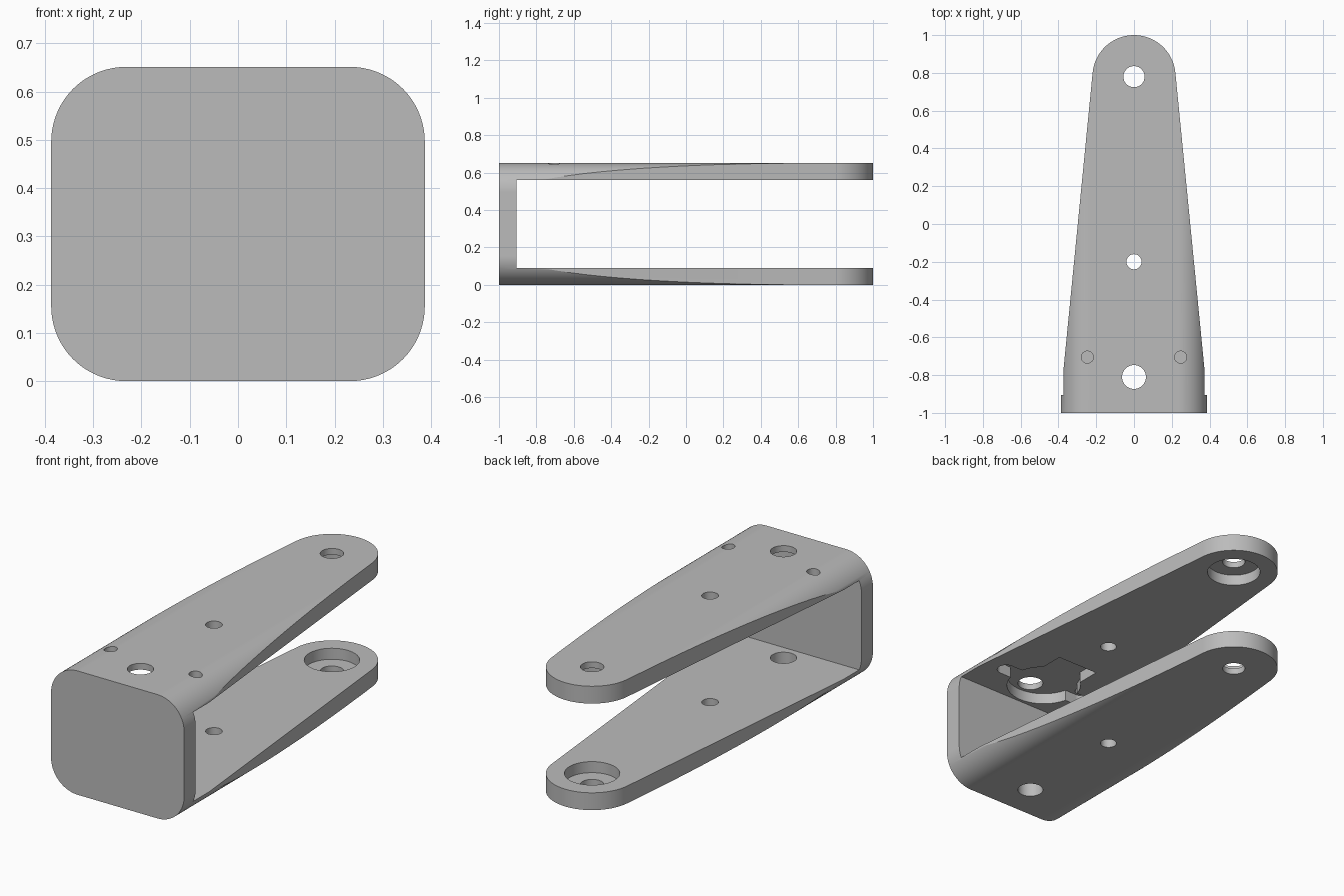
import bpy, bmesh
from math import sin, cos, pi, atan, radians

cube = bpy.data.objects.get("Cube")
if cube:
    bpy.data.objects.remove(cube, do_unlink=True)

grey = bpy.data.materials.new("light_grey")
grey.use_nodes = True
grey.diffuse_color = (0.5, 0.5, 0.5, 1)
bsdf = next(n for n in grey.node_tree.nodes if n.type == 'BSDF_PRINCIPLED')
bsdf.inputs["Base Color"].default_value = grey.diffuse_color
bsdf.inputs["Roughness"].default_value = 0.6


def arc(cx, cy, r, a0, a1, n):
    """Points along an arc, both ends included."""
    return [(cx + r * cos(a0 + (a1 - a0) * i / n),
             cy + r * sin(a0 + (a1 - a0) * i / n)) for i in range(n + 1)]


def prism(name, outline, lo, hi, axis='z'):
    """Extrude a closed outline along z (outline in xy) or y (outline in xz)."""
    bm = bmesh.new()
    place = (lambda u, v: (u, v, lo)) if axis == 'z' else (lambda u, v: (u, lo, v))
    face = bm.faces.new([bm.verts.new(place(u, v)) for u, v in outline])
    grown = bmesh.ops.extrude_face_region(bm, geom=[face])
    step = (0, 0, hi - lo) if axis == 'z' else (0, hi - lo, 0)
    bmesh.ops.translate(bm, vec=step, verts=[
        g for g in grown["geom"] if isinstance(g, bmesh.types.BMVert)])
    bmesh.ops.recalc_face_normals(bm, faces=bm.faces)
    mesh = bpy.data.meshes.new(name)
    bm.to_mesh(mesh)
    bm.free()
    mesh.materials.append(grey)
    obj = bpy.data.objects.new(name, mesh)
    bpy.context.collection.objects.link(obj)
    return obj


def rect(x0, x1, y0, y1):
    return [(x0, y0), (x1, y0), (x1, y1), (x0, y1)]


def disc(x, y, r, n=48):
    return arc(x, y, r, 0, 2 * pi, n)[:-1]


def combine(target, tool, operation='DIFFERENCE'):
    """Apply a boolean and discard its tool."""
    mod = target.modifiers.new("cut", 'BOOLEAN')
    mod.operation, mod.solver, mod.object = operation, 'EXACT', tool
    bpy.context.view_layer.objects.active = target
    bpy.ops.object.modifier_apply(modifier=mod.name)
    bpy.data.objects.remove(tool, do_unlink=True)


W, H, R = 0.387, 0.651, 0.155      # half width, height, corner radius
WALL, TIP, TIP_R = 0.091, 0.78, 0.22

# Rounded block running front to back
section = []
for k, (sx, z) in enumerate([(1, H - R), (-1, H - R), (-1, R), (1, R)]):
    section += arc(sx * (W - R), z, R, k * pi / 2, (k + 1) * pi / 2, 18)
bracket = prism("clevis_bracket", section, -1, 1.1, 'y')

# Tapered plan with a round tip
slant = atan(0.0965)
plan = [(0.45, -1.1), (0.45, -0.9), (0.386, -0.9)]
plan += arc(0, TIP, TIP_R, slant, pi - slant, 48)
plan += [(-0.386, -0.9), (-0.45, -0.9), (-0.45, -1.1)]
combine(bracket, prism("plan_tool", plan, -0.2, H + 0.2), 'INTERSECT')

# Slot between the two arms
combine(bracket, prism("slot_tool", rect(-0.6, 0.6, -1 + WALL + 0.004, 1.3),
                       WALL, H - WALL))

# Through holes in both arms
for y, r in [(TIP, 0.056), (-0.2, 0.04), (-0.81, 0.063)]:
    combine(bracket, prism("hole_tool", disc(0, y, r), -0.1, H + 0.1))

# Counterbores facing the slot
combine(bracket, prism("counterbore_tool", disc(0, TIP, 0.132), 0.033, H - 0.033))

# Pocket under the upper arm: round centre, rear tongue and side slots
floor, mouth, py = H - 0.033, 0.4, -0.705
lugs = arc(0.247, py, 0.045, -pi / 2, pi / 2, 16)
lugs += arc(-0.247, py, 0.045, pi / 2, 3 * pi / 2, 16)
for outline in (disc(0, py, 0.185), rect(-0.12, 0.12, py, -0.44), lugs):
    combine(bracket, prism("pocket_tool", outline, mouth, floor))

# Small screw holes in the upper arm
for x in (-0.247, 0.247):
    combine(bracket, prism("screw_tool", disc(x, py, 0.032, 32), 0.4, H + 0.1))

# Smooth rounds, crisp edges and flat plates
bpy.ops.object.select_all(action='DESELECT')
bracket.select_set(True)
bpy.context.view_layer.objects.active = bracket
bpy.ops.object.shade_smooth_by_angle(angle=radians(25))
normals = bracket.modifiers.new("flat_plates", 'WEIGHTED_NORMAL')
normals.keep_sharp = True
